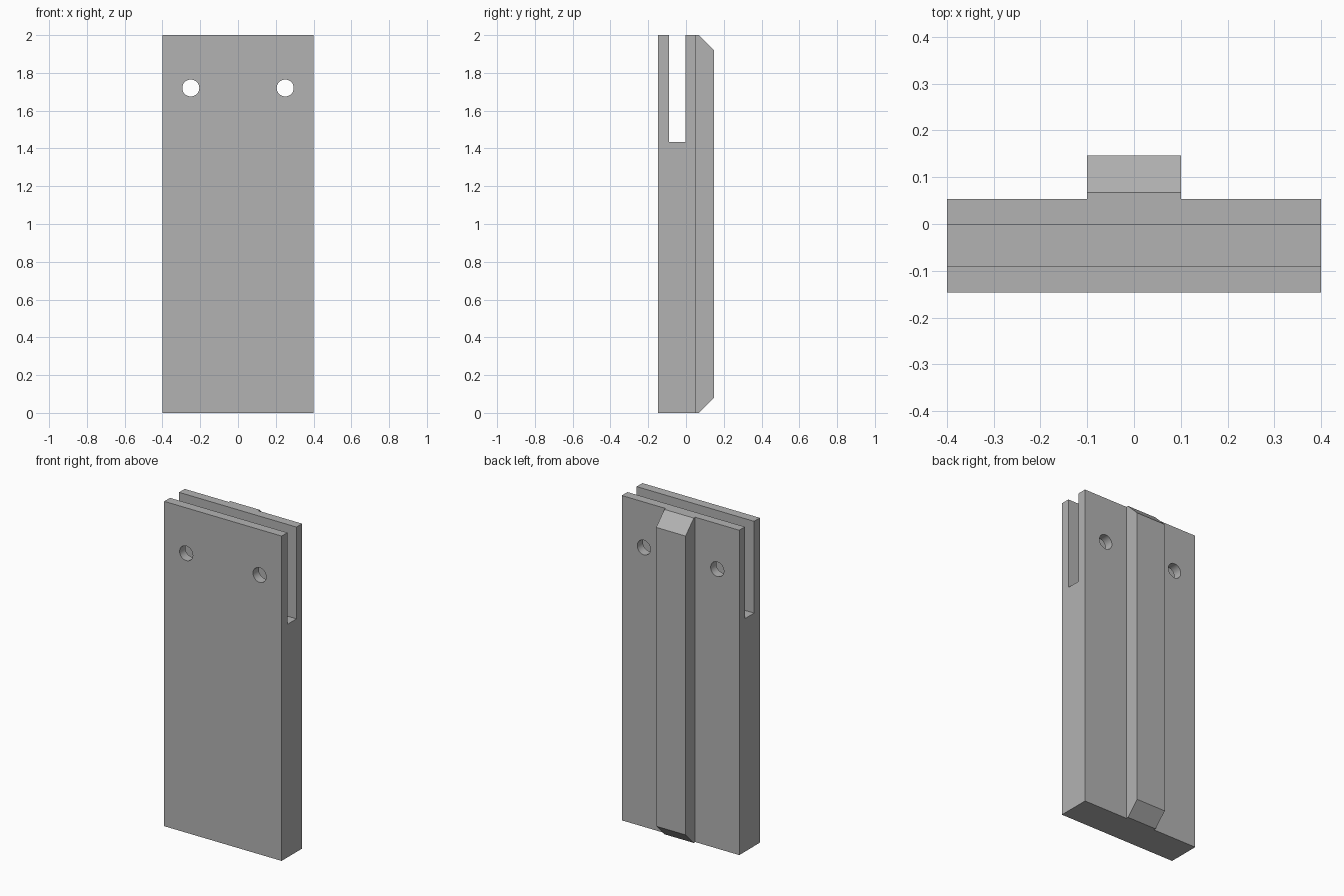
import bpy, bmesh, math

old = bpy.data.objects.get("Cube")
if old:
    bpy.data.objects.remove(old, do_unlink=True)

grey = bpy.data.materials.new("plain grey")
grey.use_nodes = True
colour = (0.45, 0.45, 0.45, 1)
grey.diffuse_color = colour
grey.node_tree.nodes["Principled BSDF"].inputs["Base Color"].default_value = colour

HEIGHT = 2.0
FRONT, BACK, RIB_BACK = -0.147, 0.053, 0.147


def extrude_profile(name, profile, half_width):
    """Extrude a (y, z) outline along x, centred on x = 0."""
    bm = bmesh.new()
    face = bm.faces.new([bm.verts.new((-half_width, y, z)) for y, z in profile])
    out = bmesh.ops.extrude_face_region(bm, geom=[face])
    moved = [v for v in out["geom"] if isinstance(v, bmesh.types.BMVert)]
    bmesh.ops.translate(bm, verts=moved, vec=(2 * half_width, 0, 0))
    bmesh.ops.recalc_face_normals(bm, faces=bm.faces)
    mesh = bpy.data.meshes.new(name)
    bm.to_mesh(mesh)
    bm.free()
    mesh.materials.append(grey)
    obj = bpy.data.objects.new(name, mesh)
    bpy.context.collection.objects.link(obj)
    return obj


def apply_boolean(target, tool, operation):
    mod = target.modifiers.new(operation.title(), "BOOLEAN")
    mod.operation, mod.solver, mod.object = operation, "EXACT", tool
    bpy.context.view_layer.objects.active = target
    bpy.ops.object.modifier_apply(modifier=mod.name)
    bpy.data.objects.remove(tool, do_unlink=True)


# Slab with a slot open at the top
slot_front, slot_back, slot_floor = -0.091, -0.002, 1.435
slab = extrude_profile("slotted_slab", [
    (FRONT, 0), (BACK, 0), (BACK, HEIGHT), (slot_back, HEIGHT),
    (slot_back, slot_floor), (slot_front, slot_floor),
    (slot_front, HEIGHT), (FRONT, HEIGHT)], 0.4)

# Back rib with chamfered ends
chamfer = 0.08
rib = extrude_profile("back_rib", [
    (0.03, 0), (RIB_BACK - chamfer, 0), (RIB_BACK, chamfer),
    (RIB_BACK, HEIGHT - chamfer), (RIB_BACK - chamfer, HEIGHT),
    (0.03, HEIGHT)], 0.1)
apply_boolean(slab, rib, "UNION")

# Pin holes through both slot walls
for side in (-1, 1):
    bpy.ops.mesh.primitive_cylinder_add(
        vertices=32, radius=0.045, depth=1,
        location=(side * 0.25, 0, 1.72), rotation=(math.pi / 2, 0, 0))
    cutter = bpy.context.object
    cutter.name = "hole_cutter"
    cutter.data.materials.append(grey)
    apply_boolean(slab, cutter, "DIFFERENCE")

# Smooth hole walls, sharp edges elsewhere
bpy.ops.object.select_all(action="DESELECT")
slab.select_set(True)
bpy.context.view_layer.objects.active = slab
bpy.ops.object.shade_smooth_by_angle(angle=math.radians(30))
